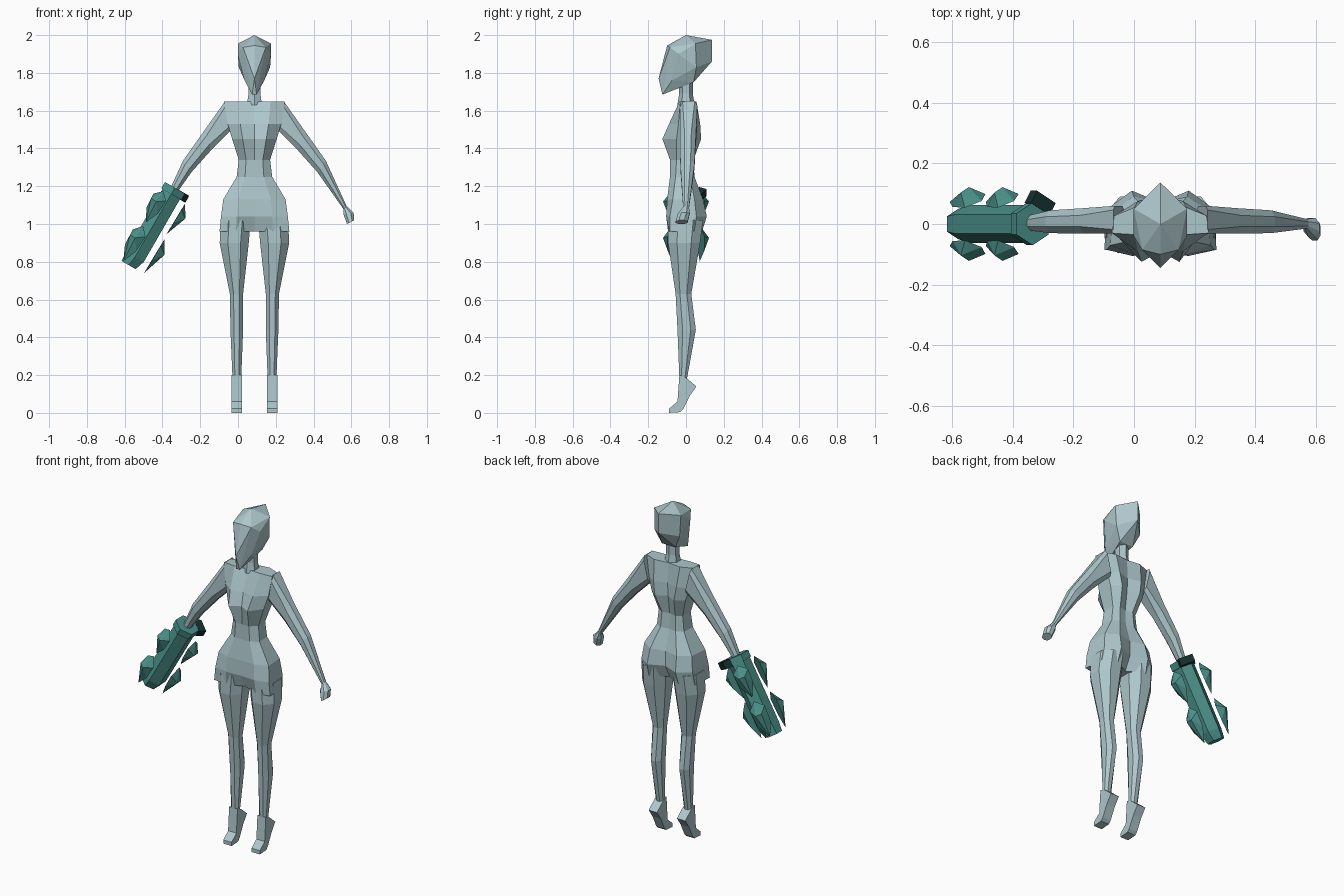
import bpy
import bmesh
from math import cos, sin, radians
from mathutils import Matrix, Vector

if "Cube" in bpy.data.objects:
    bpy.data.objects.remove(bpy.data.objects["Cube"], do_unlink=True)

CENTRE = Vector((0.087, 0, 0))          # body axis
WRIST = Vector((-0.335, 0, 1.19))       # top of the gauntlet


def material(name, colour):
    mat = bpy.data.materials.new(name)
    mat.use_nodes = True
    mat.diffuse_color = (*colour, 1)
    mat.node_tree.nodes["Principled BSDF"].inputs["Base Color"].default_value = (*colour, 1)
    return mat


SKIN = material("pale blue grey", (0.42, 0.57, 0.60))
TEAL = material("teal", (0.07, 0.28, 0.25))
DARK = material("dark teal", (0.008, 0.03, 0.03))


def finish(name, bm, mat, location=CENTRE, mirror=False, tilt=0):
    bmesh.ops.recalc_face_normals(bm, faces=bm.faces)
    mesh = bpy.data.meshes.new(name)
    bm.to_mesh(mesh)
    bm.free()
    mesh.materials.append(mat)
    obj = bpy.data.objects.new(name, mesh)
    obj.location = location
    obj.rotation_euler.y = tilt
    bpy.context.collection.objects.link(obj)
    if mirror:
        obj.modifiers.new("mirror", "MIRROR")
    return obj


def loft(rings):
    """Skin a list of equal-sized rings and cap both ends."""
    bm = bmesh.new()
    loops = [[bm.verts.new(p) for p in ring] for ring in rings]
    for a, b in zip(loops, loops[1:]):
        for i in range(len(a)):
            j = (i + 1) % len(a)
            bm.faces.new((a[i], a[j], b[j], b[i]))
    bm.faces.new(loops[0])
    bm.faces.new(loops[-1])
    return bm


def hull(points):
    bm = bmesh.new()
    for p in points:
        bm.verts.new(p)
    out = bmesh.ops.convex_hull(bm, input=bm.verts)
    loose = [v for v in out["geom_interior"] if isinstance(v, bmesh.types.BMVert)]
    bmesh.ops.delete(bm, geom=loose, context="VERTS")
    return bm


def limb_ring(p, q, front, back, cut=0.28):
    """Eight-sided section between two (x, z) ends and two depths."""
    c = 1 - cut
    spots = ((0, cut), (0, c), (cut, 1), (c, 1), (1, c), (1, cut), (c, 0), (cut, 0))
    return [(p[0] + (q[0] - p[0]) * t, front + (back - front) * s,
             p[1] + (q[1] - p[1]) * t) for t, s in spots]


def polygon_ring(radius, z, sides=6, shift=0):
    turn = radians(360 / sides)
    return [(shift + radius * cos(radians(90) + i * turn),
             radius * sin(radians(90) + i * turn), z) for i in range(sides)]


def torso_ring(z, w, front, bust, flank, back, spine):
    half = [(w * 0.53, bust), (w, flank), (w * 0.95, back * 0.5), (w * 0.53, back)]
    right = [(-x, y) for x, y in reversed(half)]
    return [(x, y, z) for x, y in [(0, front)] + half + [(0, spine)] + right]


# Torso: height, half width, then depths from the front to the spine
torso_rows = [
    (1.648, .16, -.03, -.035, -.03, .055, .045),
    (1.53, .142, -.075, -.09, -.04, .075, .05),
    (1.45, .118, -.09, -.125, -.05, .08, .045),
    (1.34, .083, -.085, -.085, -.05, .04, .03),
    (1.25, .094, -.085, -.085, -.055, .045, .035),
    (1.13, .165, -.1, -.1, -.07, .09, .07),
    (1.04, .177, -.1, -.105, -.085, .11, .07),
    (.96, .185, -.06, -.095, -.085, .085, .03),
]
finish("torso", loft([torso_ring(*row) for row in torso_rows]), SKIN)

# Neck
finish("neck", loft([polygon_ring(.046, 1.63), polygon_ring(.036, 1.69),
                     polygon_ring(.038, 1.8)]), SKIN)

# Faceted head with a pointed face and a raised back
ridge = [(0, 0, 2), (0, -.1, 1.945), (0, -.145, 1.77), (0, .137, 1.975), (0, .137, 1.86)]
side = [(.088, .05, 1.955), (.088, -.04, 1.9), (.06, -.085, 1.935), (.083, .055, 1.83),
        (.045, .04, 1.75), (.052, -.075, 1.76), (.012, -.125, 1.685)]
finish("head", hull(ridge + side + [(-x, y, z) for x, y, z in side]), SKIN)

# Legs: height, inner and outer edge, front and back depth
leg_rows = [
    (1.02, .02, .178, -.095, .09),
    (.9, .03, .184, -.095, .075),
    (.63, .06, .13, -.055, .028),
    (.44, .06, .127, -.045, .052),
    (.18, .07, .116, -.035, .005),
]
finish("legs", loft([limb_ring((a, z), (b, z), f, k) for z, a, b, f, k in leg_rows]),
       SKIN, mirror=True)

# Feet on tiptoe, as an extruded side profile
foot = [(-.035, .2), (.002, .185), (.055, .14), (.02, .09), (-.015, .02),
        (-.03, .004), (-.09, 0), (-.09, .022), (-.045, .06)]
finish("feet", loft([[(x, y, z) for y, z in foot] for x in (.066, .121)]),
       SKIN, mirror=True)

# Arms, and the bare left hand
wrist = limb_ring((.488, 1.095), (.472, 1.078), -.015, .016)
finish("arms", loft([
    limb_ring((.155, 1.65), (.12, 1.5), -.032, .06, .15),
    limb_ring((.265, 1.495), (.23, 1.39), -.032, .052),
    limb_ring((.378, 1.335), (.333, 1.275), -.03, .045),
    wrist]), SKIN, mirror=True)
finish("left_hand", loft([
    wrist,
    limb_ring((.525, 1.06), (.472, 1.05), -.042, .02),
    limb_ring((.528, 1.02), (.49, 1.0), -.055, .008)]), SKIN)

# Gauntlet on the right forearm, built along its own tilted axis
TILT = radians(30)
finish("gauntlet", loft([polygon_ring(.062, 0), polygon_ring(.062, -.42),
                         polygon_ring(.05, -.475, shift=-.008)]), TEAL, WRIST, tilt=TILT)
finish("gauntlet_cuff", loft([polygon_ring(.07, .002), polygon_ring(.07, -.037)]),
       TEAL, WRIST, tilt=TILT)

# Dark clasp on the back of the cuff
bm = bmesh.new()
bmesh.ops.create_cube(bm, size=1)
bm.transform(Matrix.Rotation(radians(60), 4, "Z")
             @ Matrix.Translation((.08, 0, -.018))
             @ Matrix.Diagonal((.046, .082, .042, 1)))
finish("cuff_clasp", bm, DARK, WRIST, tilt=TILT)

# Two rows of three floating shards around the gauntlet
shard = [(.088, 0, 0), (.088, .045, .2), (.088, -.045, .2), (.088, .04, .62),
         (.088, -.04, .62), (.084, 0, 1), (.13, .018, .35), (.13, -.018, .35)]
for row, (start, length) in {"upper": (.044, .19), "lower": (.258, .214)}.items():
    for label, angle in {"under": 0, "back": 120, "front": 240}.items():
        spin = Matrix.Rotation(radians(angle), 3, "Z")
        points = [spin @ Vector((x, y, -start - t * length)) for x, y, t in shard]
        finish(f"{row}_{label}_shard", hull(points), TEAL, WRIST, tilt=TILT)
